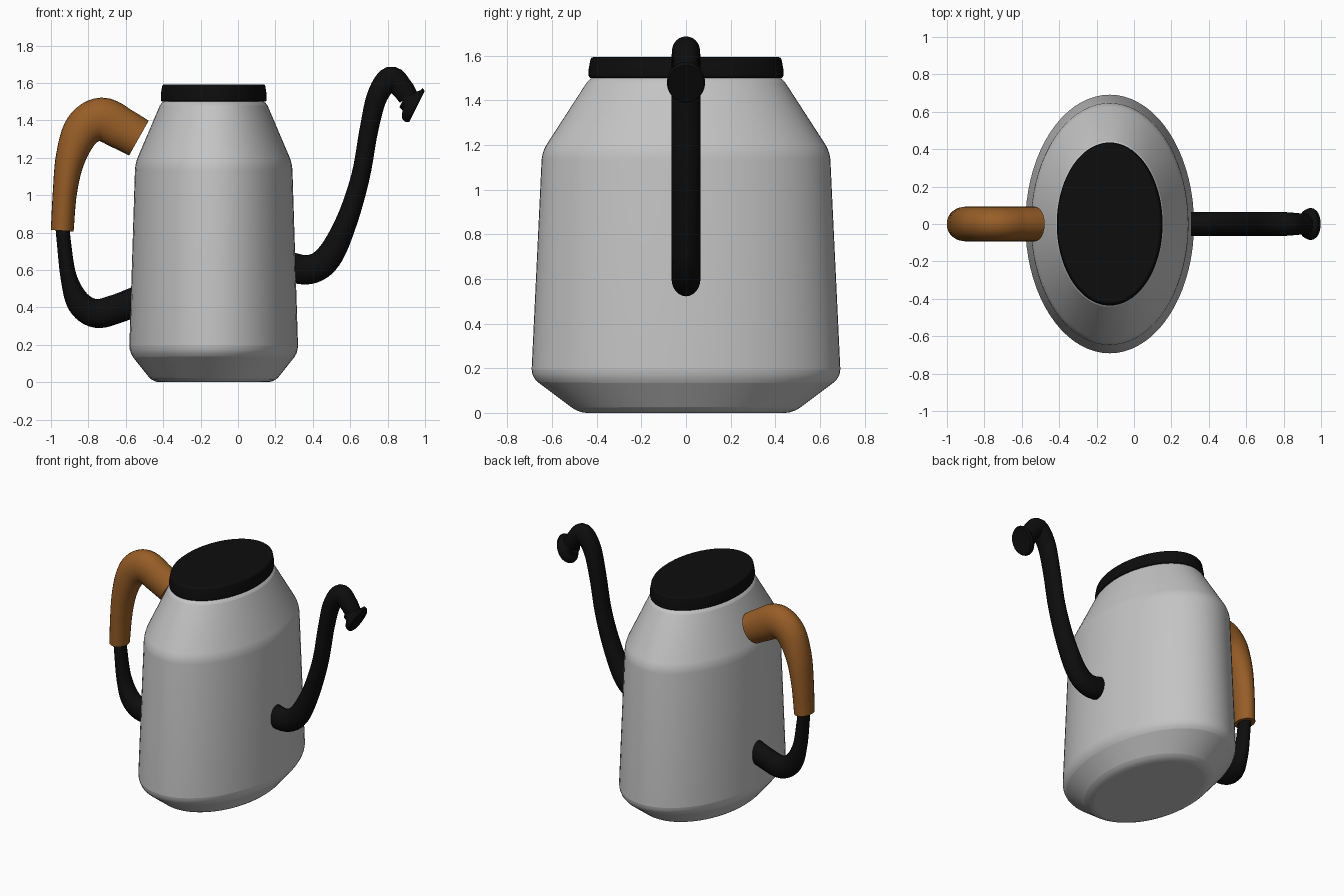
import bpy, bmesh, math
from mathutils import Vector

cube = bpy.data.objects.get("Cube")
if cube:
    bpy.data.objects.remove(cube)


def material(name, rgb, roughness=0.5):
    m = bpy.data.materials.new(name)
    m.use_nodes = True
    m.diffuse_color = (*rgb, 1)
    bsdf = m.node_tree.nodes["Principled BSDF"]
    bsdf.inputs["Base Color"].default_value = (*rgb, 1)
    bsdf.inputs["Roughness"].default_value = roughness
    return m


steel = material("brushed steel grey", (0.55, 0.55, 0.55))
black = material("black plastic", (0.004, 0.004, 0.004))
wood = material("warm wood", (0.31, 0.11, 0.02))


def skin(name, rings, mat, bevel=0.0):
    """Join rings of points into a closed, capped surface."""
    bm = bmesh.new()
    loops = [[bm.verts.new(p) for p in ring] for ring in rings]
    n = len(loops[0])
    for a, b in zip(loops, loops[1:]):
        for i in range(n):
            j = (i + 1) % n
            bm.faces.new((a[i], a[j], b[j], b[i]))
    bm.faces.new(loops[0][::-1])
    bm.faces.new(loops[-1])
    bmesh.ops.recalc_face_normals(bm, faces=bm.faces)
    mesh = bpy.data.meshes.new(name)
    bm.to_mesh(mesh)
    bm.free()
    mesh.materials.append(mat)
    obj = bpy.data.objects.new(name, mesh)
    bpy.context.collection.objects.link(obj)
    if bevel:
        mod = obj.modifiers.new("Soft edges", "BEVEL")
        mod.width = bevel
        mod.segments = 3
        mod.limit_method = "ANGLE"
        mod.angle_limit = math.radians(15)
    bpy.ops.object.select_all(action="DESELECT")
    obj.select_set(True)
    bpy.context.view_layer.objects.active = obj
    bpy.ops.object.shade_smooth_by_angle(angle=math.radians(35))
    return obj


def oval_stack(name, profile, mat, bevel, cx=-0.13, n=72):
    """Stack of ovals; profile rows are x radius, y radius, height."""
    turn = [math.tau * i / n for i in range(n)]
    rings = [[(cx + rx * math.cos(t), ry * math.sin(t), z) for t in turn]
             for rx, ry, z in profile]
    return skin(name, rings, mat, bevel)


def smooth_path(keys, steps=6):
    """Catmull-Rom curve through key rows of any width."""
    keys = [Vector(k) for k in keys]
    pts = [2 * keys[0] - keys[1]] + keys + [2 * keys[-1] - keys[-2]]
    out = []
    for a, b, c, d in zip(pts, pts[1:], pts[2:], pts[3:]):
        for s in range(steps):
            t = s / steps
            out.append(0.5 * (2 * b + (c - a) * t + (2 * a - 5 * b + 4 * c - d) * t * t
                              + (3 * b - a - 3 * c + d) * t ** 3))
    return out + [keys[-1]]


def sweep(name, keys, mat, n=24):
    """Oval tube in the XZ plane; key rows are x, z, in-plane radius, y radius."""
    path = smooth_path(keys)
    rings = []
    for i, p in enumerate(path):
        a, b = path[max(i - 1, 0)], path[min(i + 1, len(path) - 1)]
        along = Vector((b[0] - a[0], 0, b[1] - a[1])).normalized()
        side = Vector((-along.z, 0, along.x))
        centre = Vector((p[0], 0, p[1]))
        rings.append([centre + side * p[2] * math.cos(math.tau * k / n)
                      + Vector((0, p[3] * math.sin(math.tau * k / n), 0)) for k in range(n)])
    return skin(name, rings, mat)


# Oval body with chamfered foot and sloping shoulder
oval_stack("body", [(0.325, 0.48, 0), (0.452, 0.693, 0.16),
                    (0.42, 0.645, 1.17), (0.275, 0.425, 1.51)], steel, 0.035)

# Flat lid
oval_stack("lid", [(0.283, 0.436, 1.5), (0.283, 0.436, 1.54),
                   (0.274, 0.426, 1.593)], black, 0.01)

# Curved spout
sweep("spout", [(0.24, 0.625, 0.08, 0.065), (0.38, 0.602, 0.078, 0.065),
                (0.485, 0.67, 0.072, 0.065), (0.58, 0.86, 0.058, 0.065),
                (0.655, 1.1, 0.05, 0.065), (0.70, 1.35, 0.05, 0.065),
                (0.745, 1.53, 0.056, 0.065), (0.815, 1.622, 0.066, 0.063),
                (0.875, 1.575, 0.06, 0.058), (0.91, 1.525, 0.055, 0.055)], black)

# Flared spout tip with a shallow dished mouth
sweep("spout_tip", [(0.885, 1.515, 0.05, 0.055), (0.91, 1.502, 0.06, 0.06),
                    (0.932, 1.487, 0.096, 0.08), (0.945, 1.48, 0.1, 0.086),
                    (0.957, 1.474, 0.092, 0.08)], black)

# Wooden grip
sweep("handle_grip", [(-0.53, 1.305, 0.107, 0.093), (-0.62, 1.355, 0.112, 0.093),
                      (-0.73, 1.405, 0.117, 0.093), (-0.83, 1.35, 0.103, 0.093),
                      (-0.895, 1.2, 0.08, 0.093), (-0.925, 1.02, 0.065, 0.088),
                      (-0.94, 0.81, 0.061, 0.078)], wood)

# Lower handle arm
sweep("handle_arm", [(-0.94, 0.85, 0.038, 0.05), (-0.93, 0.74, 0.038, 0.052),
                     (-0.905, 0.56, 0.044, 0.058), (-0.85, 0.425, 0.066, 0.063),
                     (-0.76, 0.368, 0.077, 0.065), (-0.65, 0.392, 0.078, 0.065),
                     (-0.54, 0.435, 0.078, 0.065)], black)
